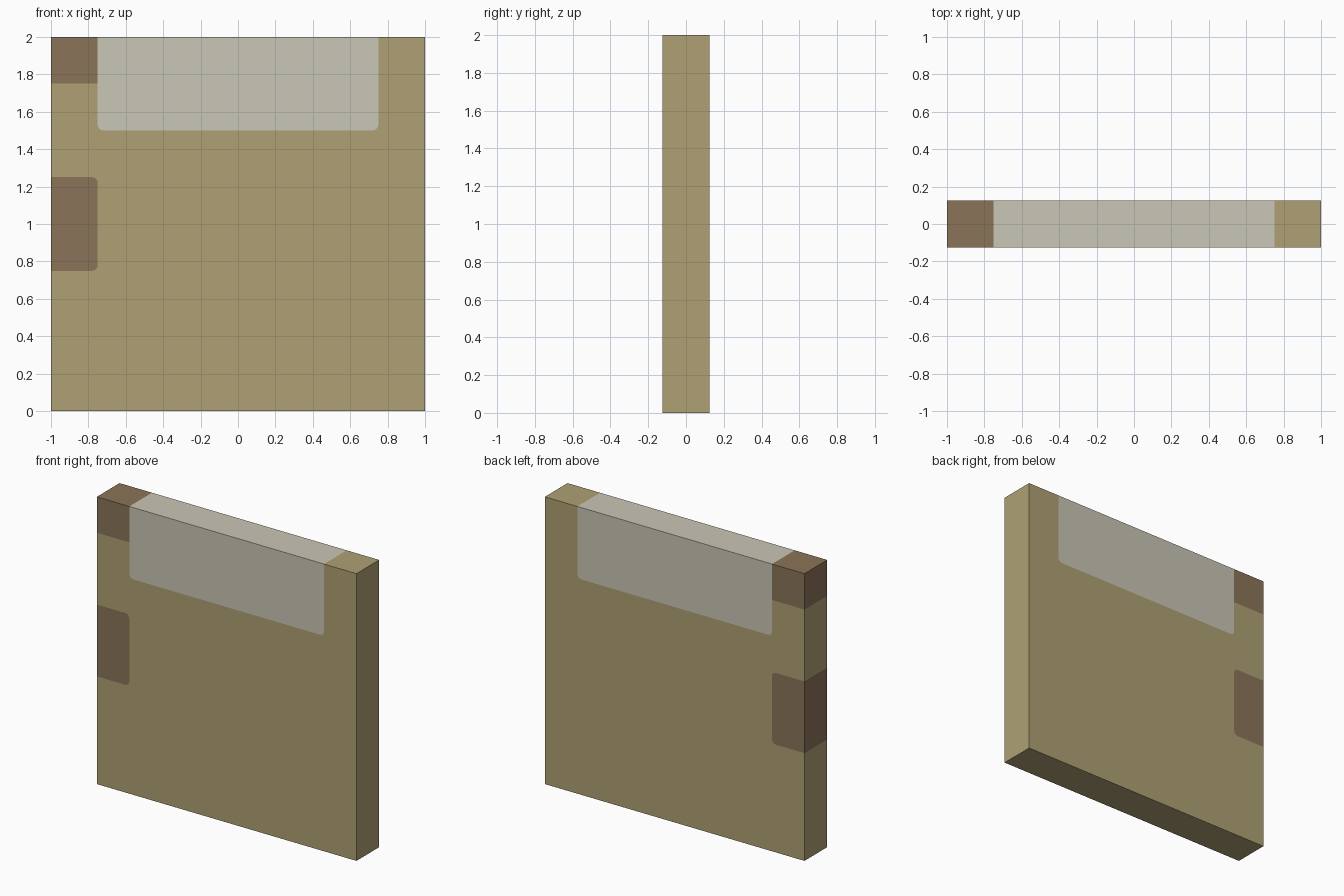
import bpy, bmesh, math

if "Cube" in bpy.data.objects:
    bpy.data.objects.remove(bpy.data.objects["Cube"])

T = 0.125   # half thickness
R = 0.03    # corner radius of the colour panels


def material(name, srgb):
    m = bpy.data.materials.new(name)
    lin = [((c / 255 + 0.055) / 1.055) ** 2.4 for c in srgb]
    m.diffuse_color = (*lin, 1)
    m.use_nodes = True
    m.node_tree.nodes["Principled BSDF"].inputs["Base Color"].default_value = m.diffuse_color
    return m


def arc(cx, cz, a0, a1, n=4):
    """Rounded corner points around a centre, angles in degrees."""
    pts = []
    for i in range(n + 1):
        a = math.radians(a0 + (a1 - a0) * i / n)
        pts.append((cx + R * math.cos(a), cz + R * math.sin(a)))
    return pts


# Rounded borders shared by neighbouring regions
label_low = arc(-0.75 + R, 1.5 + R, 180, 270) + arc(0.75 - R, 1.5 + R, 270, 360)
tab_right = arc(-0.75 - R, 0.75 + R, -90, 0) + arc(-0.75 - R, 1.25 - R, 0, 90)

# Outlines in x, z with their material slot
body = ([(-1, 0), (1, 0), (1, 2), (0.75, 2)] + label_low[::-1]
        + [(-0.75, 1.75), (-1, 1.75), (-1, 1.25)] + tab_right[::-1] + [(-1, 0.75)])
pale_panel = [(-0.75, 2), (-0.75, 1.75)] + label_low + [(0.75, 2)]
side_tab = [(-1, 0.75)] + tab_right + [(-1, 1.25)]
corner_tab = [(-1, 1.75), (-0.75, 1.75), (-0.75, 2), (-1, 2)]
regions = [(body, 0), (pale_panel, 1), (side_tab, 2), (corner_tab, 2)]

# Front and back faces, sharing vertices between regions
bm = bmesh.new()
cache = {}


def vert(x, y, z):
    key = (round(x, 4), y, round(z, 4))
    if key not in cache:
        cache[key] = bm.verts.new(key)
    return cache[key]


for outline, slot in regions:
    for y in (-T, T):
        pts = outline if y < 0 else outline[::-1]
        bm.faces.new([vert(x, y, z) for x, z in pts]).material_index = slot

# Outer walls take the colour of the front face they touch
for e in [e for e in bm.edges if e.is_boundary and e.verts[0].co.y < 0]:
    slot = e.link_faces[0].material_index
    a, b = (v.co for v in e.verts)
    f = bm.faces.new([vert(a.x, -T, a.z), vert(b.x, -T, b.z),
                      vert(b.x, T, b.z), vert(a.x, T, a.z)])
    f.material_index = slot
bmesh.ops.recalc_face_normals(bm, faces=bm.faces[:])

mesh = bpy.data.meshes.new("slab")
bm.to_mesh(mesh)
bm.free()
mesh.materials.append(material("tan", (175, 161, 116)))
mesh.materials.append(material("pale grey", (202, 199, 182)))
mesh.materials.append(material("brown", (139, 116, 89)))
slab = bpy.data.objects.new("slab", mesh)
bpy.context.collection.objects.link(slab)
